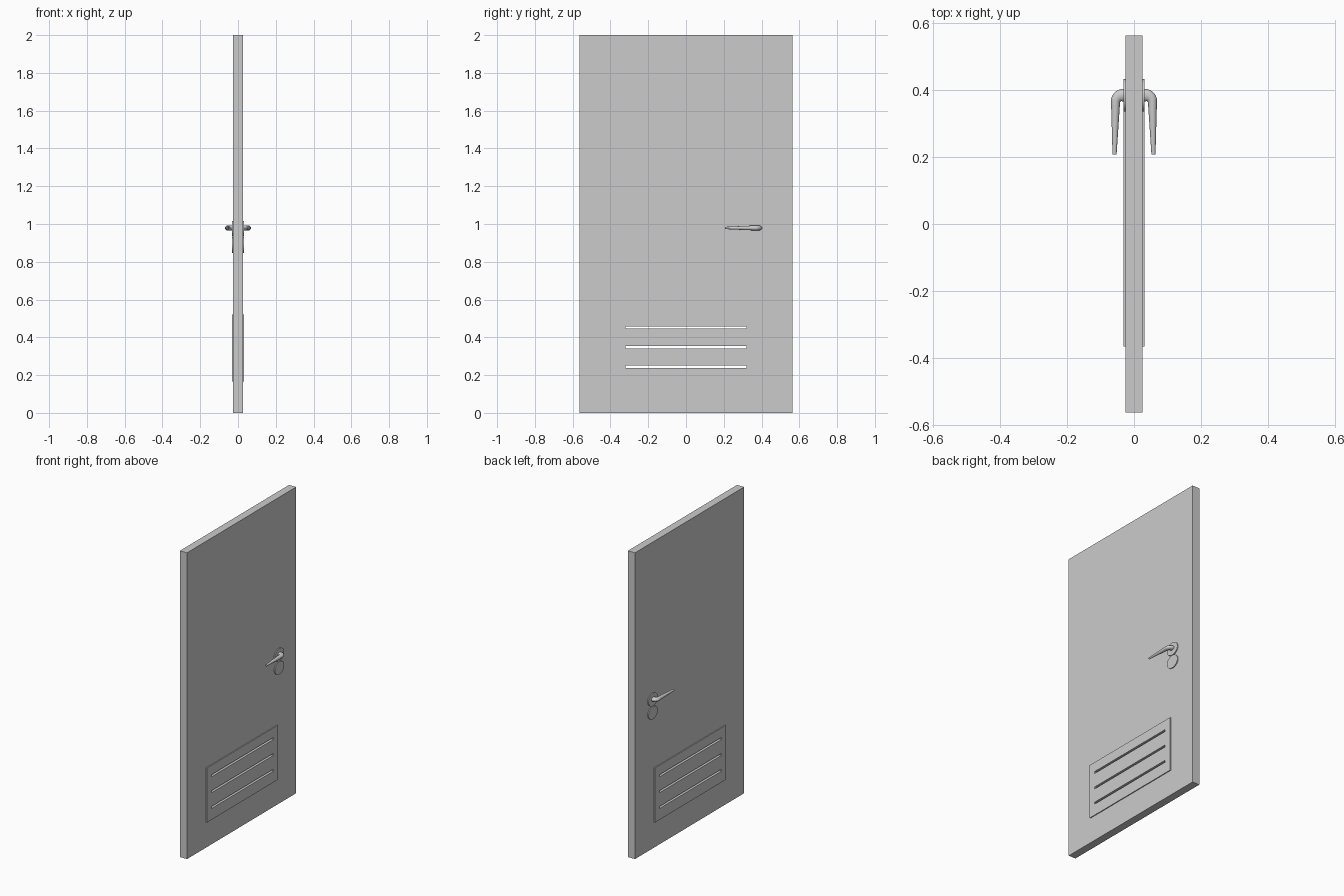
import bpy
import bmesh
from math import sin, cos, pi
from mathutils import Vector

cube = bpy.data.objects.get("Cube")
if cube:
    bpy.data.objects.remove(cube, do_unlink=True)

grey = bpy.data.materials.new("light grey")
grey.use_nodes = True
colour = (0.6, 0.6, 0.6, 1)
grey.diffuse_color = colour
grey.node_tree.nodes["Principled BSDF"].inputs["Base Color"].default_value = colour

HALF = 0.0255      # half the door thickness
RAISE = 0.006      # how far plates stand proud
LOCK_Y = 0.384


def make(name, bm, smooth=False):
    bmesh.ops.recalc_face_normals(bm, faces=bm.faces)
    mesh = bpy.data.meshes.new(name)
    bm.to_mesh(mesh)
    bm.free()
    mesh.materials.append(grey)
    obj = bpy.data.objects.new(name, mesh)
    bpy.context.collection.objects.link(obj)
    if smooth:
        activate(obj)
        bpy.ops.object.shade_smooth_by_angle(angle=pi / 5)
    return obj


def activate(obj):
    bpy.ops.object.select_all(action="DESELECT")
    obj.select_set(True)
    bpy.context.view_layer.objects.active = obj


def box(name, centre, size):
    bm = bmesh.new()
    bmesh.ops.create_cube(bm, size=1)
    for v in bm.verts:
        v.co = Vector(c + p * s for c, p, s in zip(centre, v.co, size))
    return make(name, bm)


def disc(name, side, z):
    bm = bmesh.new()
    bmesh.ops.create_cone(bm, cap_ends=True, segments=32, radius1=1, radius2=1, depth=RAISE)
    for v in bm.verts:
        x, y, h = v.co
        v.co = (side * (HALF + RAISE / 2) + h, LOCK_Y + 0.048 * y, z + 0.042 * x)
    return make(name, bm, True)


def handle(name, side):
    # path stations: x, y, heading angle, half width, half height
    bend = 0.02
    cx, cy = 0.035, LOCK_Y - bend
    stations = [(HALF, LOCK_Y, 0, 0.019, 0.013)]
    for i in range(9):
        t = i / 8
        a = t * pi / 2
        stations.append((cx + bend * sin(a), cy + bend * cos(a), a, 0.019 - 0.0055 * t, 0.013))
    for i in range(1, 7):
        t = i / 6
        stations.append((0.055 + 0.003 * t, cy + (0.207 - cy) * t, pi / 2,
                         0.0135 - 0.0075 * t, 0.013 - 0.007 * t))
    bm = bmesh.new()
    rings = []
    n = 20
    for x, y, a, w, h in stations:
        ring = []
        for k in range(n):
            u = 2 * pi * k / n
            off = w * cos(u)
            ring.append(bm.verts.new((side * (x + off * sin(a)), y + off * cos(a),
                                      0.979 + h * sin(u))))
        rings.append(ring)
    for r, s in zip(rings, rings[1:]):
        for k in range(n):
            bm.faces.new((r[k], r[k - 1], s[k - 1], s[k]))
    bm.faces.new(rings[0])
    bm.faces.new(rings[-1])
    return make(name, bm, True)


# door leaf and raised vent plates
slotted = [box("door_leaf", (0, 0, 1), (2 * HALF, 1.126, 2))]
for side, label in ((1, "left"), (-1, "right")):
    slotted.append(box(label + "_vent_plate", (side * (HALF + RAISE / 2), 0, 0.343),
                       (RAISE, 0.73, 0.356)))
    # lock furniture
    disc(label + "_handle_rose", side, 0.975)
    disc(label + "_keyhole_rose", side, 0.889)
    handle(label + "_lever_handle", side)

# vent slots cut right through
for z in (0.452, 0.348, 0.245):
    cutter = box("slot_cutter", (0, 0, z), (0.2, 0.64, 0.013))
    for obj in slotted:
        mod = obj.modifiers.new("slot", "BOOLEAN")
        mod.operation = "DIFFERENCE"
        mod.solver = "EXACT"
        mod.object = cutter
        activate(obj)
        bpy.ops.object.modifier_apply(modifier=mod.name)
    bpy.data.objects.remove(cutter, do_unlink=True)
